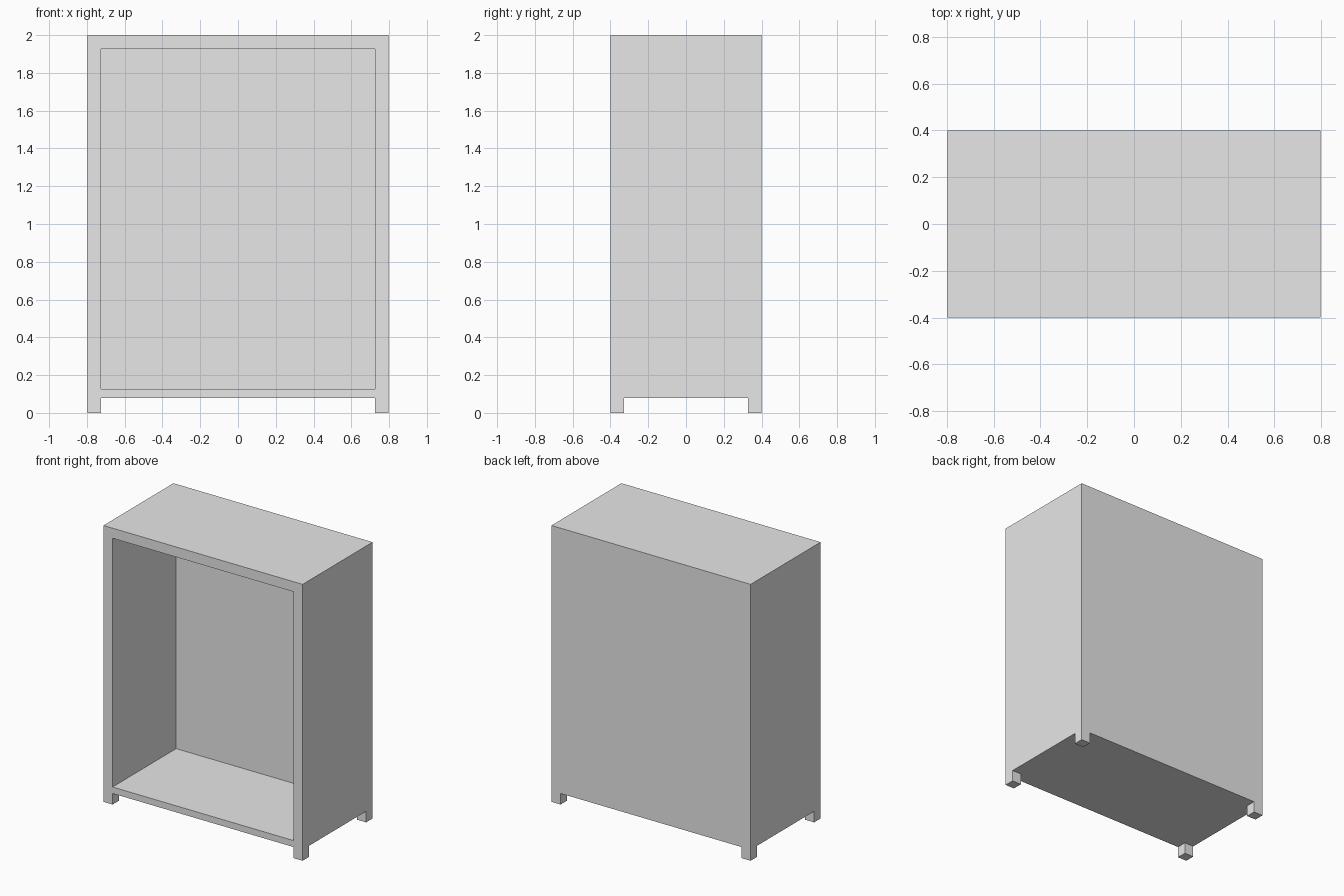
import bpy

cube = bpy.data.objects.get("Cube")
if cube:
    bpy.data.objects.remove(cube, do_unlink=True)

# Overall half sizes, height and board measurements
HX, HY, TOP = 0.797, 0.4, 2.0
WALL = 0.073
LEG_H = 0.08
FLOOR_Z = 0.127

grey = bpy.data.materials.new("light_grey")
grey.use_nodes = True
colour = (0.8, 0.8, 0.8, 1)
grey.diffuse_color = colour
grey.node_tree.nodes["Principled BSDF"].inputs["Base Color"].default_value = colour


def box(name, low, high):
    """Box between two opposite corners."""
    centre = [(a + b) / 2 for a, b in zip(low, high)]
    bpy.ops.mesh.primitive_cube_add(size=1, location=centre)
    obj = bpy.context.object
    obj.name = name
    obj.scale = [b - a for a, b in zip(low, high)]
    bpy.ops.object.transform_apply(location=False, rotation=False, scale=True)
    obj.data.materials.append(grey)
    return obj


# Cabinet body, hollowed out from the front
body = box("cabinet_body", (-HX, -HY, LEG_H), (HX, HY, TOP))
cutter = box("cavity_cutter", (WALL - HX, -HY - 0.1, FLOOR_Z),
             (HX - WALL, HY - WALL, TOP - WALL))
cutter.hide_render = True
cutter.display_type = 'WIRE'
cut = body.modifiers.new("cavity", 'BOOLEAN')
cut.object = cutter
cut.operation = 'DIFFERENCE'
cut.solver = 'EXACT'
bpy.context.view_layer.objects.active = body
bpy.ops.object.modifier_apply(modifier=cut.name)
bpy.data.objects.remove(cutter, do_unlink=True)

# Short square legs flush with the four corners
for side, sx in (("right", -1), ("left", 1)):
    for end, sy in (("front", -1), ("back", 1)):
        xs = sorted((sx * HX, sx * (HX - WALL)))
        ys = sorted((sy * HY, sy * (HY - WALL)))
        box(f"{end}_{side}_leg", (xs[0], ys[0], 0), (xs[1], ys[1], LEG_H))
